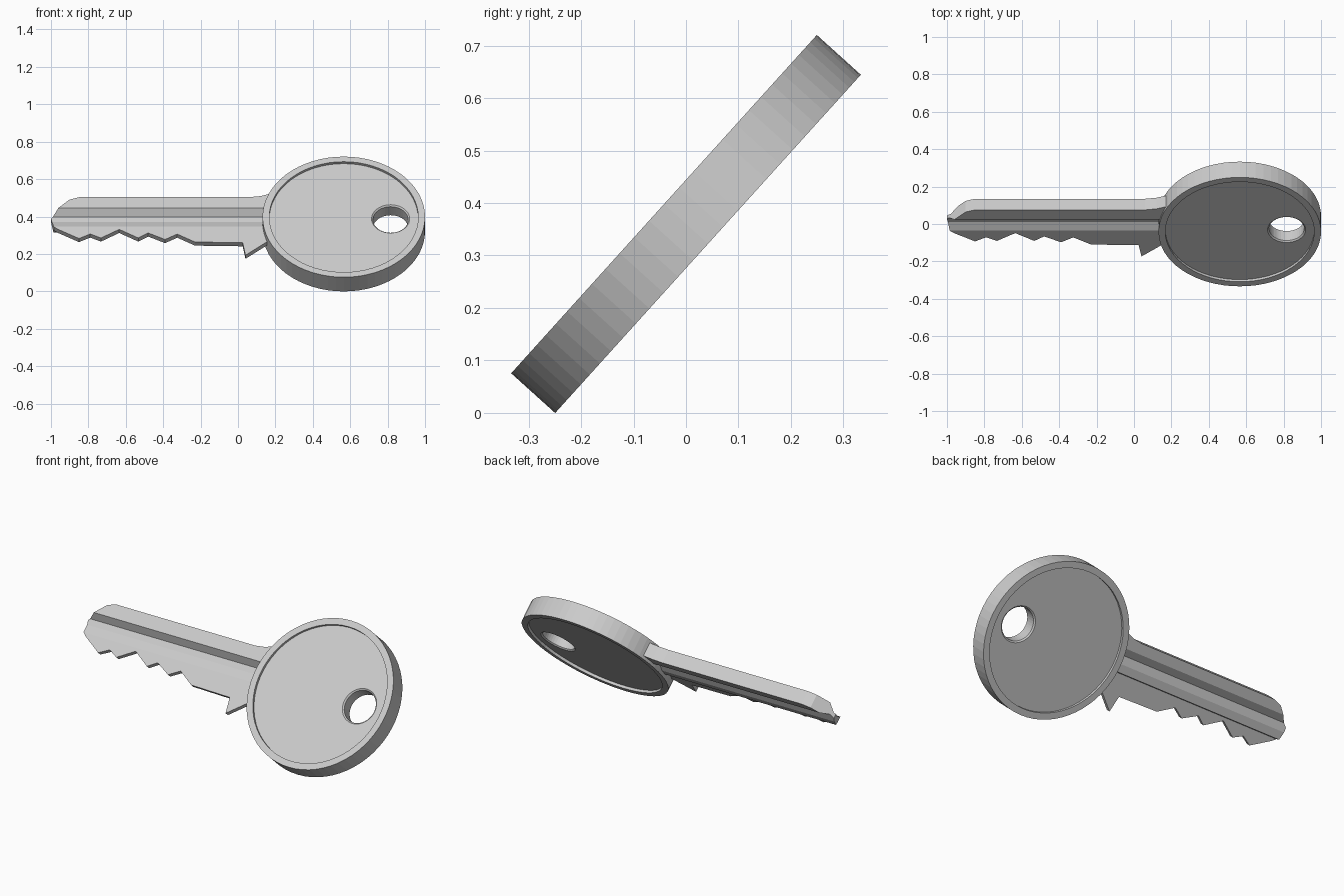
import bpy, bmesh, math
from mathutils import Matrix, Vector

if "Cube" in bpy.data.objects:
    bpy.data.objects.remove(bpy.data.objects["Cube"])

# Key is modelled flat (x along blade, y across, z thickness), then tilted
TILT = Matrix.Translation((0, 0, 0.36)) @ Matrix.Rotation(math.radians(47.9), 4, 'X')
BOW_X = 0.5655


def finish(name, bm):
    bmesh.ops.recalc_face_normals(bm, faces=bm.faces)
    me = bpy.data.meshes.new(name)
    bm.to_mesh(me)
    bm.free()
    ob = bpy.data.objects.new(name, me)
    bpy.context.collection.objects.link(ob)
    return ob


def prism(name, points, offset):
    """Extrude a closed 3D polygon along an offset."""
    bm = bmesh.new()
    face = bm.faces.new([bm.verts.new(p) for p in points])
    ext = bmesh.ops.extrude_face_region(bm, geom=[face])
    verts = [g for g in ext["geom"] if isinstance(g, bmesh.types.BMVert)]
    bmesh.ops.translate(bm, verts=verts, vec=Vector(offset))
    return finish(name, bm)


def lathe(name, profile, cx, n):
    """Stack of rings (radius, height) with flat end caps."""
    bm = bmesh.new()
    rings = [[bm.verts.new((cx + r * math.cos(2 * math.pi * i / n),
                            r * math.sin(2 * math.pi * i / n), h))
              for i in range(n)] for r, h in profile]
    for a, b in zip(rings, rings[1:]):
        for i in range(n):
            j = (i + 1) % n
            bm.faces.new((a[i], a[j], b[j], b[i]))
    bm.faces.new(rings[0])
    bm.faces.new(rings[-1])
    return finish(name, bm)


def boolean(ob, tool, operation):
    tool.hide_render = True
    mod = ob.modifiers.new(operation, 'BOOLEAN')
    mod.operation = operation
    mod.solver = 'EXACT'
    mod.object = tool
    bpy.context.view_layer.objects.active = ob
    bpy.ops.object.modifier_apply(modifier=mod.name)
    bpy.data.objects.remove(tool)


# Bow: round disc with a recessed face on both sides
half = [(0.4345, 0.0565), (0.398, 0.0565), (0.398, 0.041)]
bow = lathe("bow", [(r, -h) for r, h in reversed(half)] + half, BOW_X, 64)

# Ring hole with chamfered edges
half = [(0.094, 0.034), (0.102, 0.041), (0.102, 0.08)]
hole = lathe("hole_cutter", [(r, -h) for r, h in reversed(half)] + half, 0.816, 40)
boolean(bow, hole, 'DIFFERENCE')

# Blade: grooved cross-section (across, thickness) run along x
section = [(0.22, 0.04), (0.08, 0.04), (0.05, 0.0), (0.015, -0.002), (-0.035, 0.017),
           (-0.28, 0.017), (-0.28, -0.012), (-0.035, -0.012), (-0.03, -0.036),
           (0.015, -0.036), (0.06, -0.018), (0.10, -0.04), (0.22, -0.04)]
blade = prism("blade", [(-1.1, v, w) for v, w in section], (1.35, 0, 0))

# Blade outline: pointed tip, cut teeth, stop and flare into the bow
outline = [(-1.0, 0.04), (-0.90, 0.14), (-0.85, 0.157), (0.06, 0.157), (0.12, 0.165),
           (0.18, 0.185), (0.15, 0.08), (0.15, -0.08), (0.165, -0.135), (0.04, -0.24),
           (0.025, -0.15), (-0.23, -0.145), (-0.325, -0.088), (-0.39, -0.127),
           (-0.48, -0.08), (-0.533, -0.116), (-0.635, -0.054), (-0.733, -0.116),
           (-0.79, -0.087), (-0.85, -0.12), (-0.965, -0.052), (-0.985, -0.035)]
boolean(blade, prism("outline_cutter", [(u, v, -0.1) for u, v in outline], (0, 0, 0.2)),
        'INTERSECT')

# Tilt the whole key onto its rest pose
for ob in (bow, blade):
    ob.matrix_world = TILT
